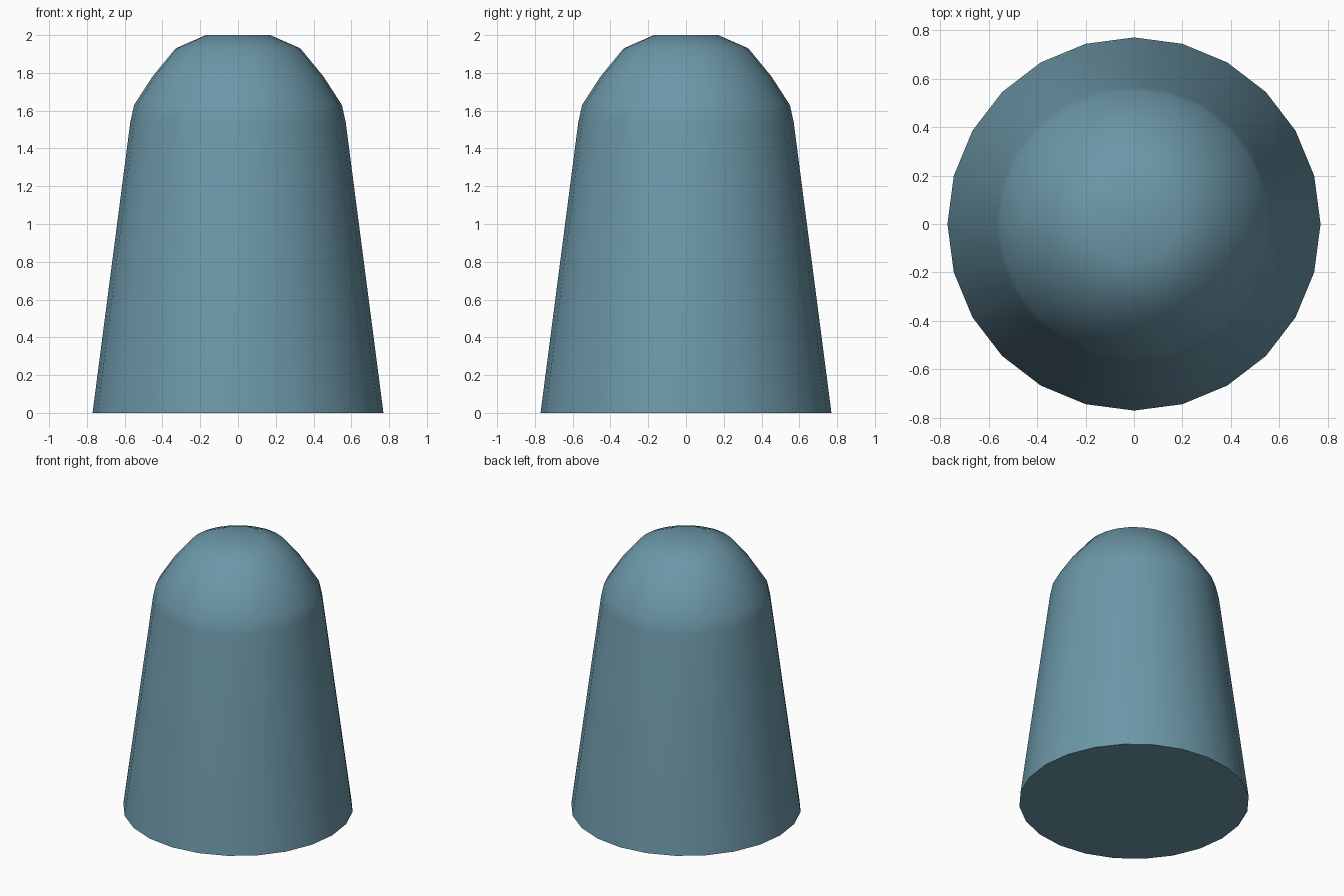
import bpy, bmesh, math

if "Cube" in bpy.data.objects:
    bpy.data.objects.remove(bpy.data.objects["Cube"])

SIDES = 24
# Outer profile (radius, height) from base to flat crown
PROFILE = [(0.77, 0.0), (0.57, 1.54), (0.55, 1.63), (0.453, 1.78), (0.33, 1.93), (0.17, 2.0)]

# Tapered body with rounded top, lathed around z
bm = bmesh.new()
rings = []
for r, z in PROFILE:
    rings.append([bm.verts.new((r * math.cos(2 * math.pi * i / SIDES),
                                r * math.sin(2 * math.pi * i / SIDES), z))
                  for i in range(SIDES)])
for a, b in zip(rings, rings[1:]):
    for i in range(SIDES):
        j = (i + 1) % SIDES
        bm.faces.new((a[i], a[j], b[j], b[i])).smooth = True

# Flat base and smoothly shaded crown
bm.faces.new(rings[0][::-1])
bm.faces.new(rings[-1]).smooth = True

mesh = bpy.data.meshes.new("domed_body")
bm.to_mesh(mesh)
bm.free()
body = bpy.data.objects.new("domed_body", mesh)
bpy.context.collection.objects.link(body)

mat = bpy.data.materials.new("blue_grey")
mat.diffuse_color = (0.15, 0.31, 0.39, 1)
mat.use_nodes = True
mat.node_tree.nodes["Principled BSDF"].inputs["Base Color"].default_value = mat.diffuse_color
mesh.materials.append(mat)

bpy.context.view_layer.objects.active = body
body.select_set(True)
bpy.ops.object.shade_smooth_by_angle(angle=math.radians(50))
